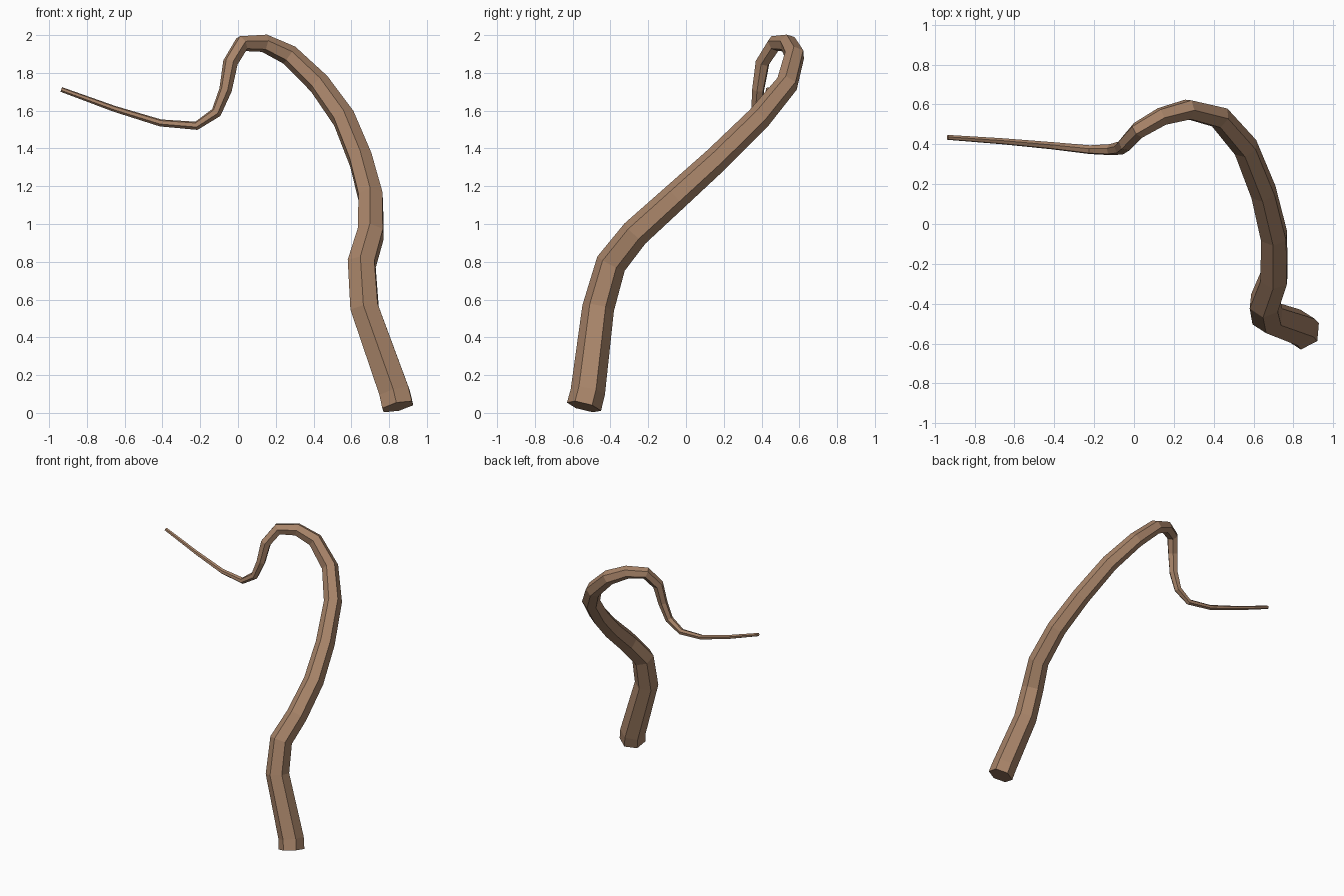
import bpy, bmesh
from math import cos, sin, pi, radians
from mathutils import Vector

if "Cube" in bpy.data.objects:
    bpy.data.objects.remove(bpy.data.objects["Cube"])

SIDES = 6
START_ANGLE = radians(25)

# Branch centre line: x, y, z, radius
PATH = [
    (0.846, -0.54, 0.033, 0.093), (0.828, -0.52, 0.11, 0.092),
    (0.67, -0.465, 0.555, 0.085), (0.655, -0.397, 0.79, 0.082),
    (0.703, -0.27, 0.95, 0.077), (0.703, -0.06, 1.14, 0.073),
    (0.65, 0.16, 1.34, 0.069), (0.56, 0.385, 1.56, 0.065),
    (0.43, 0.535, 1.742, 0.06), (0.272, 0.575, 1.894, 0.055),
    (0.14, 0.54, 1.957, 0.048), (0.02, 0.47, 1.955, 0.044),
    (-0.04, 0.405, 1.855, 0.04), (-0.066, 0.382, 1.71, 0.034),
    (-0.115, 0.373, 1.59, 0.029), (-0.22, 0.373, 1.52, 0.023),
    (-0.41, 0.393, 1.535, 0.019), (-0.655, 0.415, 1.61, 0.016),
    (-0.935, 0.435, 1.712, 0.013),
]


def tapered_tube(name, path):
    """Sweep a polygon along the path without twisting, capped at both ends."""
    pts = [Vector(p[:3]) for p in path]
    dirs = [(b - a).normalized() for a, b in zip(pts, pts[1:])]
    tangents = [dirs[0]] + [(a + b).normalized() for a, b in zip(dirs, dirs[1:])] + [dirs[-1]]
    bm = bmesh.new()
    side = Vector((1, 0, 0))
    side = (side - tangents[0] * side.dot(tangents[0])).normalized()
    rings = []
    for i, (p, t) in enumerate(zip(pts, tangents)):
        if i:
            side = tangents[i - 1].rotation_difference(t) @ side
        up = t.cross(side)
        ring = []
        for k in range(SIDES):
            a = START_ANGLE + 2 * pi * k / SIDES
            ring.append(bm.verts.new(p + (side * cos(a) + up * sin(a)) * path[i][3]))
        rings.append(ring)
    for lo, hi in zip(rings, rings[1:]):
        for k in range(SIDES):
            n = (k + 1) % SIDES
            bm.faces.new((lo[k], lo[n], hi[n], hi[k]))
    bm.faces.new(rings[0][::-1])
    bm.faces.new(rings[-1])
    mesh = bpy.data.meshes.new(name)
    bm.to_mesh(mesh)
    bm.free()
    obj = bpy.data.objects.new(name, mesh)
    bpy.context.collection.objects.link(obj)
    return obj


# Curved branch in brown bark
branch = tapered_tube("branch", PATH)
bark = bpy.data.materials.new("bark")
bark.diffuse_color = (0.39, 0.23, 0.14, 1)
bark.use_nodes = True
bark.node_tree.nodes["Principled BSDF"].inputs["Base Color"].default_value = bark.diffuse_color
branch.data.materials.append(bark)
